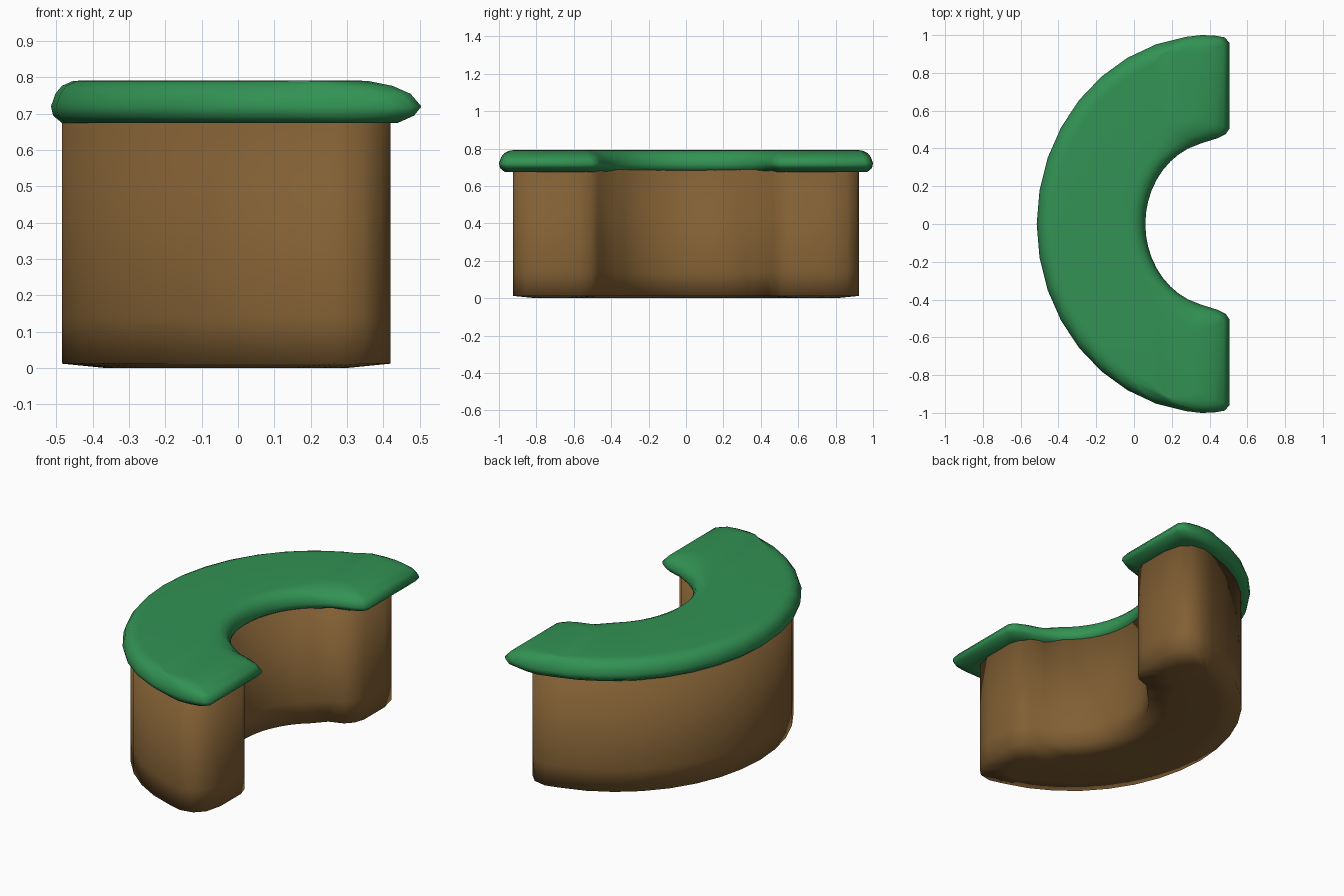
import bpy, bmesh, math

if "Cube" in bpy.data.objects:
    bpy.data.objects.remove(bpy.data.objects["Cube"])

N = 8  # arc segments on each half


def material(name, rgb):
    m = bpy.data.materials.new(name)
    m.diffuse_color = (*rgb, 1)
    m.use_nodes = True
    m.node_tree.nodes["Principled BSDF"].inputs["Base Color"].default_value = m.diffuse_color
    return m


def half_arc(cx, a, b, x_end):
    """Points from the back of the C (y=0) forward to x_end, on +y."""
    t_max = math.acos(max(-1, min(1, (cx - x_end) / a)))
    return [(cx - a * math.cos(t_max * i / N), b * math.sin(t_max * i / N))
            for i in range(N + 1)]


def mirrored(half):
    return [(x, -y) for x, y in reversed(half[1:])] + half


def outline(outer, inner, outer_tip, inner_tip, inset, end):
    """C-shaped loop: outer run followed by the reversed inner run."""
    cx, a, b = outer
    o = half_arc(cx, a - inset, b - inset, end + outer_tip[0][0] - 0.08)
    o += [(end + dx, y - inset) for dx, y in outer_tip]
    cx, a, b = inner
    n = half_arc(cx, a + inset, b + inset, end + inner_tip[0][0] - 0.07)
    n += [(end + dx, y + inset) for dx, y in inner_tip]
    return mirrored(o) + mirrored(n)[::-1]


def loft(name, shape, layers, mat):
    """Stack outlines of (inset, end x, z), closing top and bottom in strips."""
    bm = bmesh.new()
    rings = [[bm.verts.new((x, y, z)) for x, y in outline(*shape, i, e)]
             for i, e, z in layers]
    k = len(rings[0])
    for r, s in zip(rings, rings[1:]):
        for j in range(k):
            q = (j + 1) % k
            bm.faces.new((r[j], r[q], s[q], s[j]))
    for r in (rings[0], rings[-1]):
        for j in range(k // 2 - 1):
            bm.faces.new((r[j], r[j + 1], r[k - 2 - j], r[k - 1 - j]))
    bmesh.ops.recalc_face_normals(bm, faces=bm.faces)
    for f in bm.faces:
        f.smooth = True
    me = bpy.data.meshes.new(name)
    bm.to_mesh(me)
    bm.free()
    me.materials.append(mat)
    ob = bpy.data.objects.new(name, me)
    bpy.context.collection.objects.link(ob)
    return ob


green = material("green top", (0.032, 0.29, 0.088))
brown = material("brown body", (0.22, 0.115, 0.034))

# Curved body with softly rounded ends and a slightly bellied underside
body = ((0.40, 0.885, 0.93), (0.45, 0.41, 0.45),
        [(-0.15, 0.925), (-0.075, 0.91), (-0.025, 0.86), (0, 0.76)],
        [(-0.14, 0.44), (-0.06, 0.468), (-0.02, 0.51), (0, 0.57)])
loft("counter_body", body,
     [(0.12, 0.30, 0.0), (0, 0.42, 0.012), (0, 0.42, 0.14), (0, 0.42, 0.69)],
     brown)

# Overhanging counter top with rounded rim and sloping ends
top = ((0.40, 0.915, 1.0), (0.45, 0.39, 0.44),
       [(-0.15, 1.0), (-0.08, 0.998), (-0.025, 0.988), (0, 0.96)],
       [(-0.15, 0.427), (-0.06, 0.455), (-0.02, 0.475), (0, 0.505)])
loft("counter_top", top,
     [(0.07, 0.40, 0.675), (0.03, 0.44, 0.675), (0.006, 0.485, 0.695),
      (0, 0.505, 0.72), (0.012, 0.475, 0.755), (0.03, 0.425, 0.777),
      (0.06, 0.36, 0.79), (0.09, 0.32, 0.792)],
     green)
